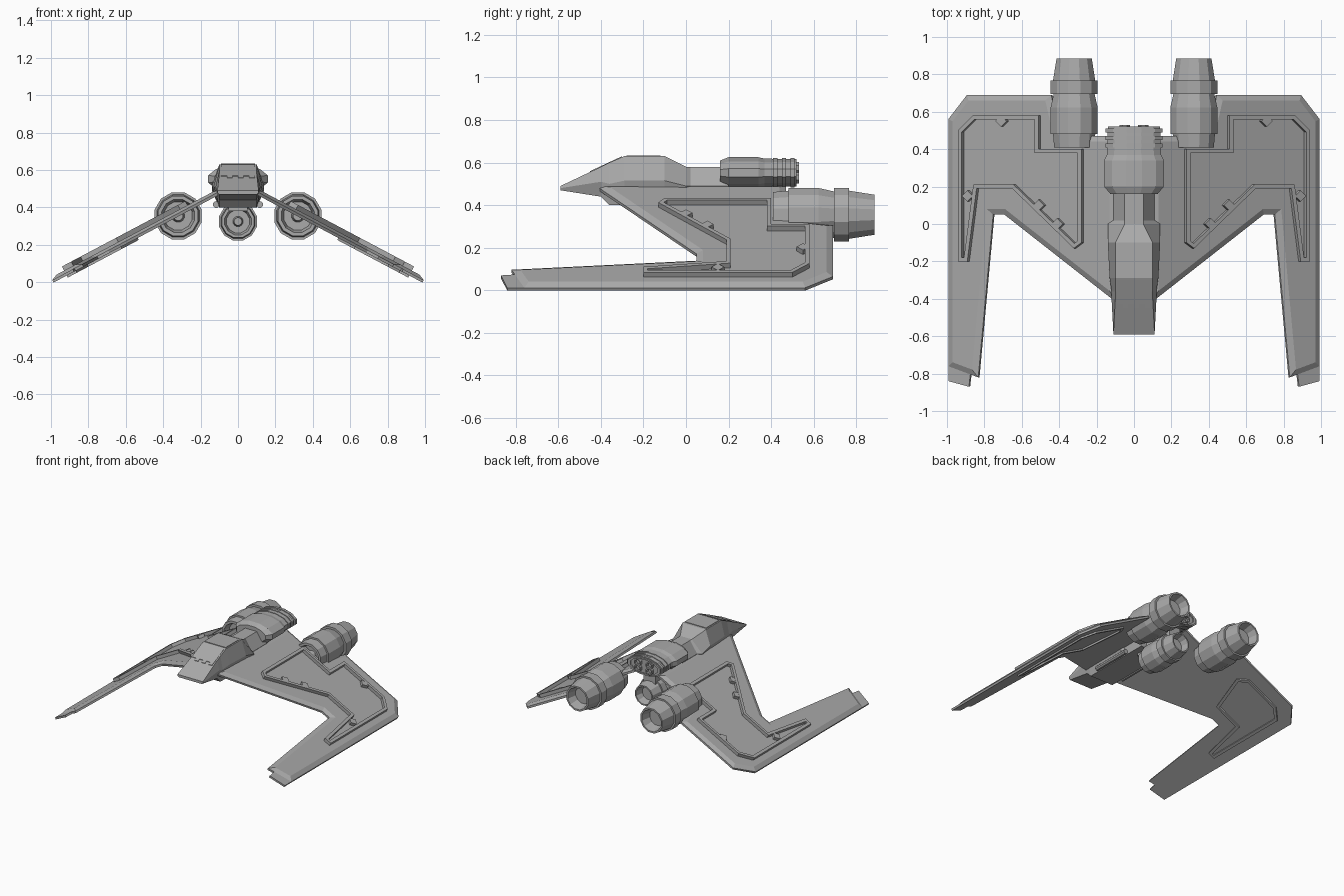
import bpy, bmesh, math
from mathutils import Vector

cube = bpy.data.objects.get("Cube")
if cube:
    bpy.data.objects.remove(cube)

grey = bpy.data.materials.new("hull_grey")
grey.use_nodes = True
shade = (0.4, 0.4, 0.4, 1)
grey.diffuse_color = shade
grey.node_tree.nodes["Principled BSDF"].inputs["Base Color"].default_value = shade


def loft(name, rings, mirror=False, closed=False):
    """Skin a solid through rings of equal length, either capped or joined end to end."""
    bm = bmesh.new()
    loops = [[bm.verts.new(point) for point in ring] for ring in rings]
    count = len(loops[0])
    following = loops[1:] + (loops[:1] if closed else [])
    for near, far in zip(loops, following):
        for i in range(count):
            j = (i + 1) % count
            bm.faces.new((near[i], near[j], far[j], far[i]))
    if not closed:
        bm.faces.new(loops[0][::-1])
        bm.faces.new(loops[-1])
    bmesh.ops.recalc_face_normals(bm, faces=bm.faces)
    mesh = bpy.data.meshes.new(name)
    bm.to_mesh(mesh)
    bm.free()
    mesh.materials.append(grey)
    obj = bpy.data.objects.new(name, mesh)
    bpy.context.collection.objects.link(obj)
    if mirror:
        obj.modifiers.new("mirror", 'MIRROR')


def lathe(name, x, z, profile, sides=12, squash=1, mirror=False):
    """Faceted body around an axis along y, from (y, radius) pairs."""
    turns = [math.tau * (i + 0.5) / sides for i in range(sides)]
    rings = [[(x + radius * math.cos(turn), y, z + radius * squash * math.sin(turn))
              for turn in turns] for y, radius in profile]
    loft(name, rings, mirror)


def inset(outline, distance):
    """Move every edge of a counterclockwise outline inward."""
    points = [Vector(point) for point in outline]
    result = []
    for i, point in enumerate(points):
        before = (point - points[i - 1]).normalized()
        after = (points[(i + 1) % len(points)] - point).normalized()
        corner = (before + after) / (1 + before.dot(after))
        result.append(point + Vector((-corner.y, corner.x)) * distance)
    return result


# Wing plane: plan position plus a height along the wing normal
slope = 0.53
normal = Vector((slope, 0, 1)).normalized()


def on_wing(outline, height):
    return [Vector((x, y, 0.555 - slope * x)) + normal * height for x, y in outline]


def wing_plate(name, outline, low, high):
    loft(name, [on_wing(outline, low), on_wing(outline, high)], mirror=True)


def wing_frame(name, outline, low, high, width):
    inner = inset(outline, width)
    loft(name, [on_wing(outline, low), on_wing(outline, high),
                on_wing(inner, high), on_wing(inner, low)], mirror=True, closed=True)


# Wing slab with bevelled upper edges and a thin blade at the tip
wing = [(0.1, -0.42), (0.7, 0.05), (0.76, 0.05), (0.84, -0.82), (1, -0.76),
        (1, 0.56), (0.9, 0.69), (0.45, 0.69), (0.4, 0.47), (0.1, 0.47)]
loft("wing", [on_wing(wing, -0.03), on_wing(wing, -0.015), on_wing(inset(wing, 0.03), 0)],
     mirror=True)
blade = [(0.87, -0.7), (0.89, -0.87), (1, -0.84), (1, -0.7)]
wing_plate("wing_tip_blade", blade, -0.03, -0.015)

# Raised frame on the wing, with small tabs reaching inward
armour = [(0.27, -0.1), (0.31, -0.13), (0.64, 0.19), (0.83, 0.19), (0.88, -0.2), (0.93, -0.2),
          (0.93, 0.5), (0.85, 0.58), (0.5, 0.58), (0.5, 0.4), (0.27, 0.4)]
wing_frame("wing_frame", armour, -0.005, 0.025, 0.02)
tab = 0.03
for x, y in ((0.7, 0.55), (0.4, 0), (0.5, 0.1), (0.88, 0.15)):
    diamond = [(x - tab, y), (x, y - tab), (x + tab, y), (x, y + tab)]
    wing_plate("wing_frame_tab", diamond, -0.005, 0.024)

# Matching frame underneath the outer wing
belly = [(0.88, -0.2), (0.93, -0.2), (0.93, 0.5), (0.85, 0.58), (0.6, 0.58),
         (0.55, 0.5), (0.64, 0.17), (0.82, 0.17)]
wing_frame("wing_belly_frame", belly, -0.042, -0.025, 0.02)

# Fuselage stations: y, roof half width, roof height, waist half width, keel height
stations = [(-0.59, 0.11, 0.49, 0.11, 0.47), (-0.4, 0.1, 0.58, 0.12, 0.44),
            (-0.36, 0.1, 0.6, 0.12, 0.4), (-0.29, 0.1, 0.63, 0.13, 0.4),
            (-0.1, 0.1, 0.63, 0.14, 0.4), (0, 0.05, 0.58, 0.14, 0.4),
            (0.02, 0.05, 0.58, 0.11, 0.4), (0.2, 0.05, 0.58, 0.11, 0.4)]
sections = []
for y, roof, top, waist, keel in stations:
    half = [(roof, top), (waist, (top + keel) / 2), (0.1, keel)]
    sections.append([(x, y, z) for x, z in half] + [(-x, y, z) for x, z in reversed(half)])
loft("fuselage", sections)

# Toothed windscreen plate lying on the sloped nose, and the canopy roof
pane = 0.09
edge = [(-pane, -0.3)]
for i in range(6):
    left = -pane + i * pane / 3
    front = -0.45 if i % 2 else -0.43
    edge += [(left, front), (left + pane / 3, front)]
edge.append((pane, -0.3))
loft("windscreen", [[(x, y, 0.765 + y * 0.466 + lift) for x, y in edge]
                    for lift in (-0.003, 0.005)])
corners = [(-pane, -0.28), (pane, -0.28), (pane, -0.12), (-pane, -0.12)]
loft("canopy_roof", [[(x, y, z) for x, y in corners] for z in (0.627, 0.634)])

# Rear reactor housing with cooling ribs and a cluster of exhausts
housing = [(0.16, 0.13), (0.2, 0.165), (0.34, 0.165), (0.37, 0.15), (0.52, 0.145),
           (0.52, 0.12), (0.5, 0.12)]
lathe("reactor_housing", 0, 0.552, housing, squash=0.46)
for y in (0.42, 0.46, 0.5):
    rib = [(y - 0.01, 0.157), (y + 0.01, 0.157)]
    lathe("cooling_rib", 0, 0.552, rib, squash=0.46)
for z in (0.53, 0.575):
    pipe = [(0.49, 0.03), (0.53, 0.03), (0.53, 0.02), (0.51, 0.02)]
    lathe("exhaust_pipe", 0.05, z, pipe, sides=8, mirror=True)

# Engines share one banded shape, in fractions of length and radius
bands = [(0.1, 0.6), (0, 0.7), (0, 0.85), (0.15, 0.9), (0.15, 1), (0.45, 1), (0.6, 0.87),
         (0.6, 1), (0.75, 1), (0.75, 0.9), (1, 0.75), (1, 0.65), (0.85, 0.5)]


def engine(name, x, z, start, length, radius, mirror=False):
    profile = [(start + along * length, across * radius) for along, across in bands]
    lathe(name, x, z, profile, mirror=mirror)
    hub = [(start, radius / 5), (start + length / 5, radius / 3)]
    lathe(name + "_hub", x, z, hub, mirror=mirror)


engine("side_engine", 0.32, 0.355, 0.41, 0.475, 0.13, mirror=True)
engine("centre_engine", 0, 0.325, 0.15, 0.37, 0.105)

# Pylon carrying the centre engine
footprint = [(-0.05, 0.1), (0.05, 0.1), (0.05, 0.45), (-0.05, 0.45)]
loft("centre_pylon", [[(x, y, z) for x, y in footprint] for z in (0.38, 0.53)])

# Guns under the wing roots
lathe("gun", 0.117, 0.415, [(-0.27, 0.018), (0.05, 0.018)], sides=8, mirror=True)
